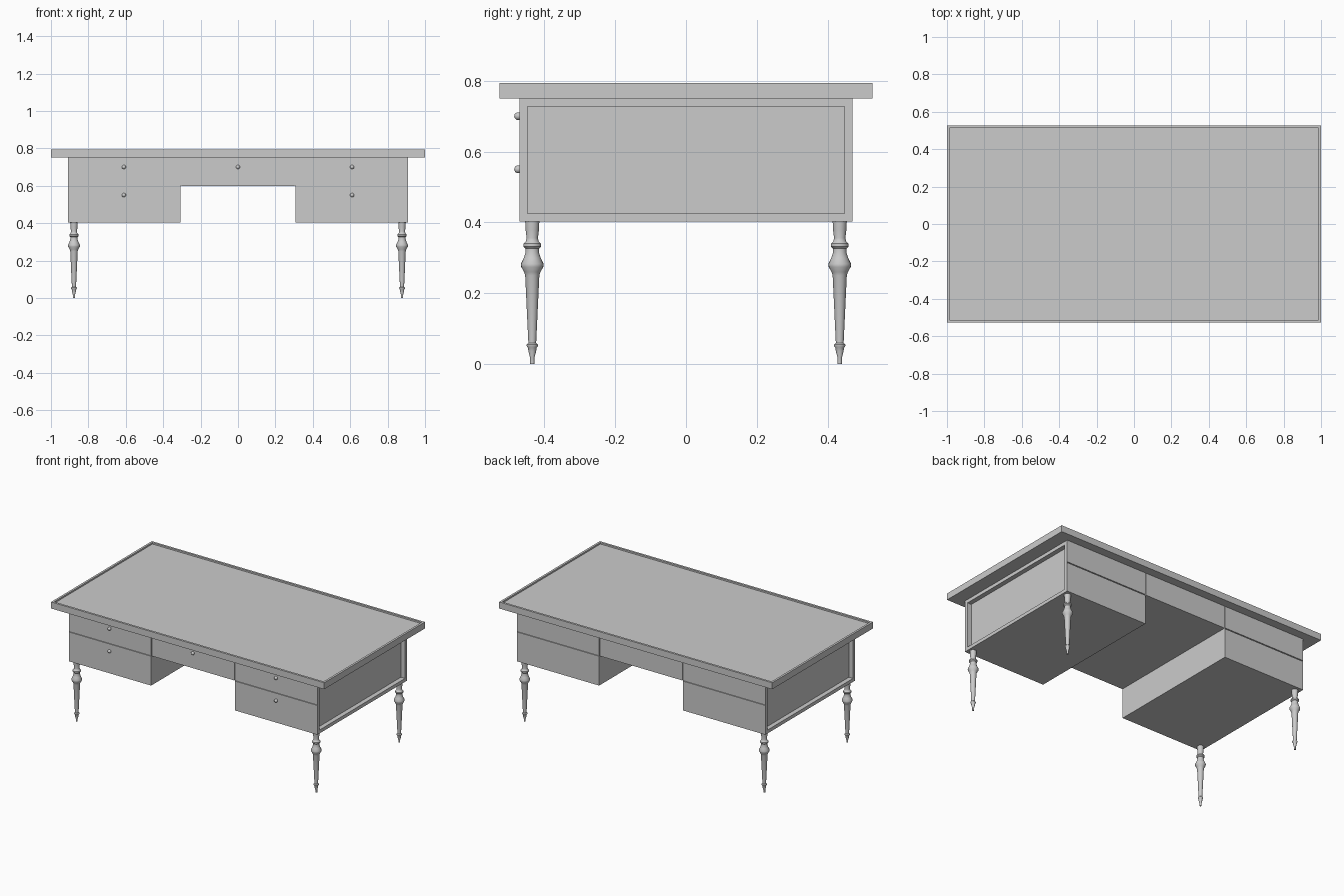
import bpy, bmesh, math
from mathutils import Vector, Matrix

if "Cube" in bpy.data.objects:
    bpy.data.objects.remove(bpy.data.objects["Cube"], do_unlink=True)

GREY = (0.6, 0.6, 0.6, 1)
grey = bpy.data.materials.new("plain_grey")
grey.use_nodes = True
grey.diffuse_color = GREY
grey.node_tree.nodes["Principled BSDF"].inputs["Base Color"].default_value = GREY


def finish(bm, name, smooth=False):
    bmesh.ops.recalc_face_normals(bm, faces=bm.faces)
    mesh = bpy.data.meshes.new(name)
    bm.to_mesh(mesh)
    bm.free()
    mesh.materials.append(grey)
    obj = bpy.data.objects.new(name, mesh)
    bpy.context.collection.objects.link(obj)
    if smooth:
        bpy.ops.object.select_all(action='DESELECT')
        obj.select_set(True)
        bpy.context.view_layer.objects.active = obj
        bpy.ops.object.shade_smooth_by_angle(angle=math.radians(40))
    return obj


def box(low, high):
    bm = bmesh.new()
    low, high = Vector(low), Vector(high)
    bmesh.ops.create_cube(bm, size=1, matrix=Matrix.Translation((low + high) / 2)
                          @ Matrix.Diagonal((high - low).to_4d()))
    bm.normal_update()
    return bm


def recess(bm, rule, border, depth):
    """Sink the faces chosen by the rule, leaving a flat border."""
    bm.normal_update()
    faces = [f for f in bm.faces if rule(f)]
    if border:
        bmesh.ops.inset_region(bm, faces=faces, thickness=border)
    bmesh.ops.inset_region(bm, faces=faces, thickness=0, depth=-depth)


# Table top with a shallow sunken writing surface
bm = box((-1, -0.527, 0.75), (1, 0.527, 0.793))
recess(bm, lambda f: f.normal.z > 0.9, 0.02, 0.01)
finish(bm, "table_top")

# Middle drawer, with a core that closes the narrow gaps beside it
finish(box((-0.302, -0.47, 0.6), (0.302, 0.47, 0.75)), "middle_drawer")
finish(box((-0.32, -0.462, 0.602), (0.32, 0.462, 0.75)), "middle_core")

# Pedestals: framed outer panel, and a drawer groove on front and back
for side, label in ((-1, "right"), (1, "left")):
    xs = sorted((side * 0.307, side * 0.91))
    bm = box((xs[0], -0.47, 0.403), (xs[1], 0.47, 0.75))
    recess(bm, lambda f: f.normal.x * side > 0.9, 0.032, 0.03)
    for z in (0.597, 0.603):
        bmesh.ops.bisect_plane(bm, geom=bm.verts[:] + bm.edges[:] + bm.faces[:],
                               plane_co=(0, 0, z), plane_no=(0, 0, 1))
    for end in (-1, 1):
        recess(bm, lambda f: f.normal.y * end > 0.9
               and abs(f.calc_center_median().y) > 0.46
               and abs(f.calc_center_median().z - 0.6) < 0.002, 0, 0.006)
    finish(bm, label + "_pedestal")

# Drawer knobs
for i, (x, z) in enumerate([(-0.61, 0.7), (-0.61, 0.55), (0, 0.7), (0.61, 0.7), (0.61, 0.55)]):
    bm = bmesh.new()
    bmesh.ops.create_uvsphere(bm, u_segments=16, v_segments=10, radius=0.011,
                              matrix=Matrix.Translation((x, -0.474, z)))
    finish(bm, f"knob_{i + 1}", True)

# Turned legs: radius and height from floor to body
PROFILE = [(0, 0), (.006, 0), (.006, .018), (.011, .036), (.012, .046), (.016, .051),
           (.016, .055), (.011, .06), (.02, .25), (.023, .26), (.031, .274), (.032, .283),
           (.024, .299), (.019, .315), (.019, .326), (.025, .332), (.025, .34), (.018, .346),
           (.016, .356), (.019, .38), (.02, .405), (0, .405)]
for x, left in ((-0.877, "right"), (0.877, "left")):
    for y, front in ((-0.434, "front"), (0.434, "back")):
        bm = bmesh.new()
        verts = [bm.verts.new((x + r, y, z)) for r, z in PROFILE]
        edges = [bm.edges.new(pair) for pair in zip(verts, verts[1:])]
        bmesh.ops.spin(bm, geom=verts + edges, cent=(x, y, 0), axis=(0, 0, 1),
                       angle=math.tau, steps=24)
        bmesh.ops.remove_doubles(bm, verts=bm.verts, dist=0.0001)
        finish(bm, f"{front}_{left}_leg", True)
